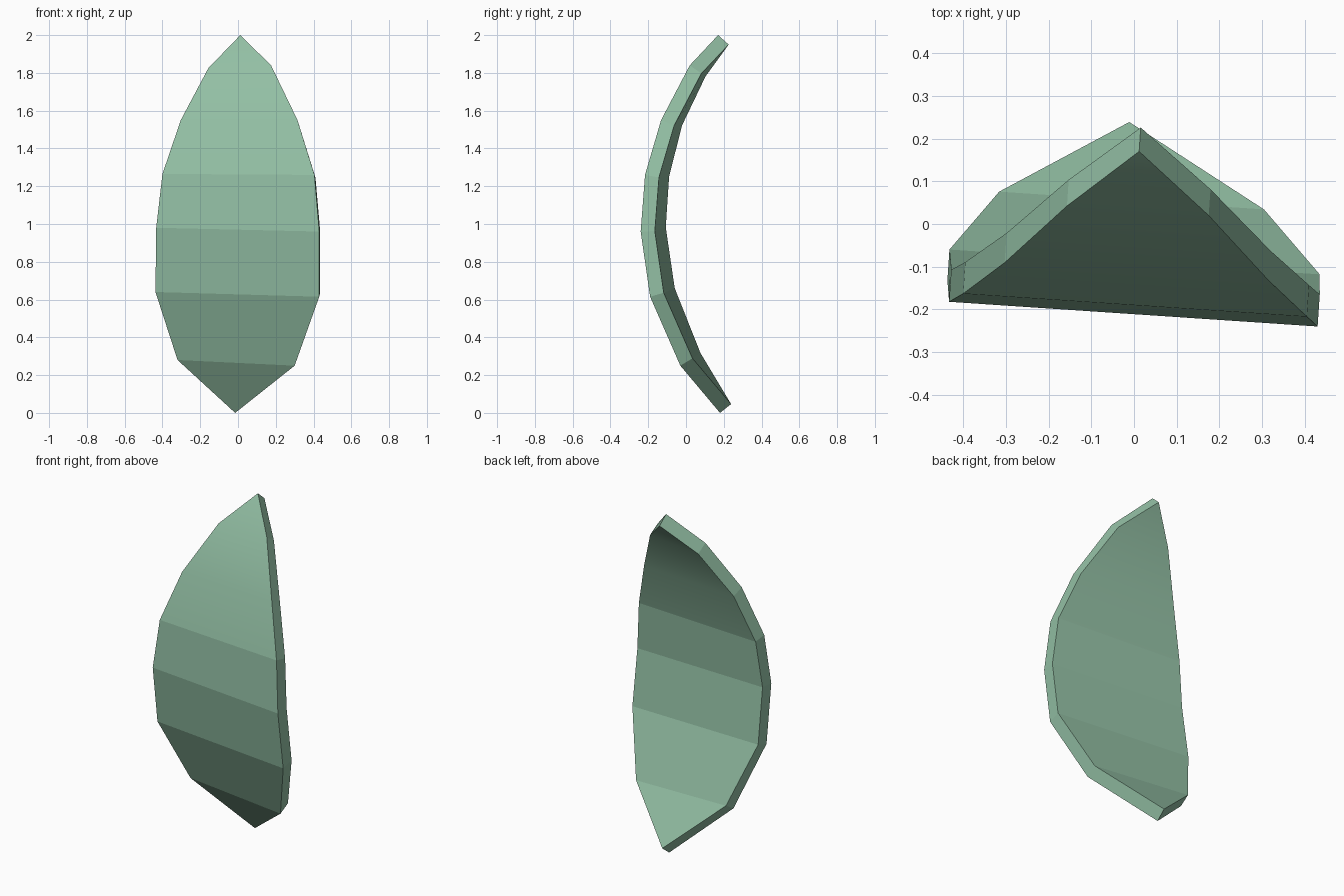
import bpy, bmesh
from mathutils import Vector

if "Cube" in bpy.data.objects:
    bpy.data.objects.remove(bpy.data.objects["Cube"])

THICK = 0.075
# Front-surface rows, top to bottom: left x, left z, right x, right z, y at right edge
ROWS = [
    (0.012, 2.00, 0.012, 2.00, 0.17),
    (-0.157, 1.825, 0.175, 1.84, 0.02),
    (-0.303, 1.55, 0.315, 1.55, -0.132),
    (-0.40, 1.265, 0.405, 1.26, -0.217),
    (-0.433, 0.98, 0.43, 0.96, -0.24),
    (-0.437, 0.64, 0.43, 0.615, -0.19),
    (-0.32, 0.28, 0.30, 0.25, -0.03),
    (-0.015, 0.0, -0.015, 0.0, 0.18),
]
YAW = 0.067  # slight twist: the left edge sits further back


def row_normal(i):
    """Backward normal of the bent profile at a row."""
    total = Vector((0, 0, 0))
    for a, b in ((i - 1, i), (i, i + 1)):
        if a >= 0 and b < len(ROWS):
            dy = ROWS[b][4] - ROWS[a][4]
            dz = (ROWS[b][1] + ROWS[b][3] - ROWS[a][1] - ROWS[a][3]) / 2
            total += Vector((0, -dz, dy)).normalized()
    n = total.normalized()
    n.x = YAW * n.y
    return n


bm = bmesh.new()


def make_layer(offset):
    """One (left, right) vertex pair per row; the tips share a vertex."""
    pairs = []
    for i, (xl, zl, xr, zr, y) in enumerate(ROWS):
        shift = row_normal(i) * offset
        right = bm.verts.new(Vector((xr, y, zr)) + shift)
        left = right
        if xl != xr:
            left = bm.verts.new(Vector((xl, y + YAW * (xr - xl), zl)) + shift)
        pairs.append((left, right))
    return pairs


def face(*verts):
    return bm.faces.new(list(dict.fromkeys(verts)))


front, back = make_layer(0), make_layer(THICK)
for i in range(len(ROWS) - 1):
    # front and back panels, softly blended near the top
    for layer in (front, back):
        f = face(layer[i][0], layer[i][1], layer[i + 1][1], layer[i + 1][0])
        f.smooth = i < 3
    # rim on both sides
    for s in (0, 1):
        face(front[i][s], front[i + 1][s], back[i + 1][s], back[i][s])

for e in bm.edges:
    e.smooth = False
for layer in (front, back):
    for i in (1, 2):
        bm.edges.get(layer[i]).smooth = True
bmesh.ops.recalc_face_normals(bm, faces=bm.faces)

mesh = bpy.data.meshes.new("curved_leaf_plate")
bm.to_mesh(mesh)
bm.free()
plate = bpy.data.objects.new("curved_leaf_plate", mesh)
bpy.context.collection.objects.link(plate)

green = bpy.data.materials.new("soft_green")
green.diffuse_color = (0.29, 0.52, 0.37, 1)
green.use_nodes = True
green.node_tree.nodes["Principled BSDF"].inputs["Base Color"].default_value = green.diffuse_color
mesh.materials.append(green)
